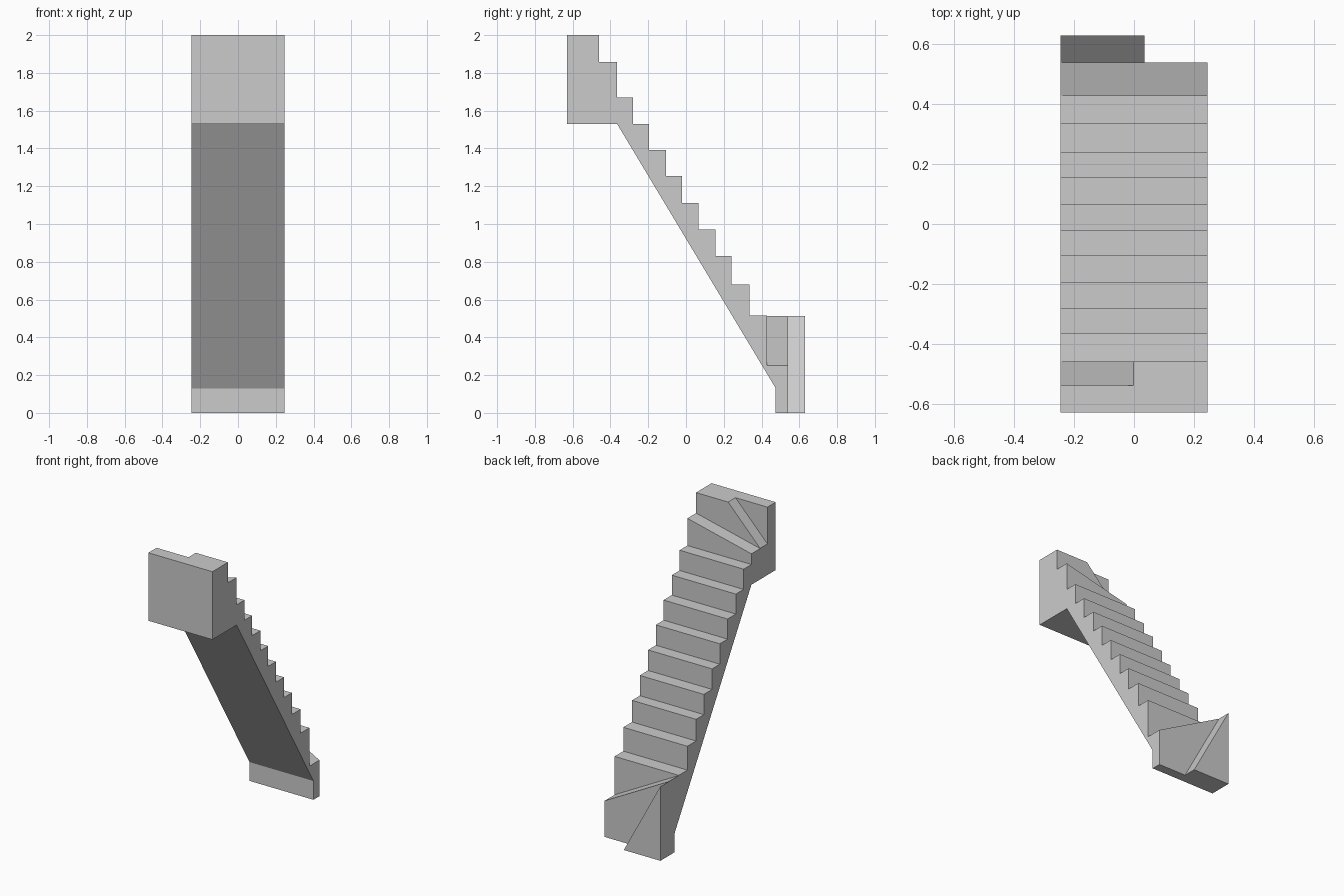
import bpy, bmesh
from mathutils import Vector

if "Cube" in bpy.data.objects:
    bpy.data.objects.remove(bpy.data.objects["Cube"])

W = 0.245  # half width of the flight


def prism(name, points, direction):
    """Solid made by sweeping a planar profile along a vector."""
    bm = bmesh.new()
    face = bm.faces.new([bm.verts.new(p) for p in points])
    swept = bmesh.ops.extrude_face_region(bm, geom=[face])["geom"]
    verts = [g for g in swept if isinstance(g, bmesh.types.BMVert)]
    bmesh.ops.translate(bm, verts=verts, vec=Vector(direction))
    bmesh.ops.recalc_face_normals(bm, faces=bm.faces)
    mesh = bpy.data.meshes.new(name)
    bm.to_mesh(mesh)
    bm.free()
    obj = bpy.data.objects.new(name, mesh)
    bpy.context.collection.objects.link(obj)
    return obj


def cut(body, xz, y0, y1):
    """Subtract a wedge with an x-z profile between two y values."""
    cutter = prism("wedge_cutter", [(x, y0, z) for x, z in xz], (0, y1 - y0, 0))
    cutter.hide_render = True
    mod = body.modifiers.new("wedge", "BOOLEAN")
    mod.operation = "DIFFERENCE"
    mod.solver = "EXACT"
    mod.object = cutter
    bpy.context.view_layer.objects.active = body
    bpy.ops.object.modifier_apply(modifier=mod.name)
    bpy.data.objects.remove(cutter)


# Stepped side profile: (end of tread y, tread height z)
treads = [(-0.46, 2.0), (-0.365, 1.86), (-0.28, 1.67), (-0.195, 1.53),
          (-0.105, 1.392), (-0.02, 1.253), (0.065, 1.112), (0.155, 0.97),
          (0.24, 0.83), (0.335, 0.68), (0.63, 0.515)]
profile = [(-0.63, 1.53), (-0.63, 2.0)]
for i, (y, z) in enumerate(treads):
    profile.append((y, z))
    profile.append((y, treads[i + 1][1] if i + 1 < len(treads) else 0.0))
# Underside: foot, sloping soffit, landing
profile += [(0.475, 0.0), (0.475, 0.13), (-0.365, 1.53)]

staircase = prism("staircase", [(-W, y, z) for y, z in profile], (2 * W, 0, 0))

# Lower turn: shallow sloping tread, then the steep end wedge
cut(staircase, [(0.3, 0.22), (0.3, 0.7), (-0.3, 0.7), (-0.3, 0.543)], 0.43, 0.75)
cut(staircase, [(0.062, -0.05), (0.4, -0.05), (0.4, 0.75), (-0.373, 0.75)], 0.54, 0.8)

# Upper turn: steep slope on the left, then the shallow sloping tread
cut(staircase, [(-0.3, 1.688), (0.095, 2.1), (-0.3, 2.1)], -0.54, -0.41)
cut(staircase, [(-0.3, 1.731), (0.3, 1.871), (0.3, 2.2), (-0.3, 2.2)], -0.46, -0.3)
